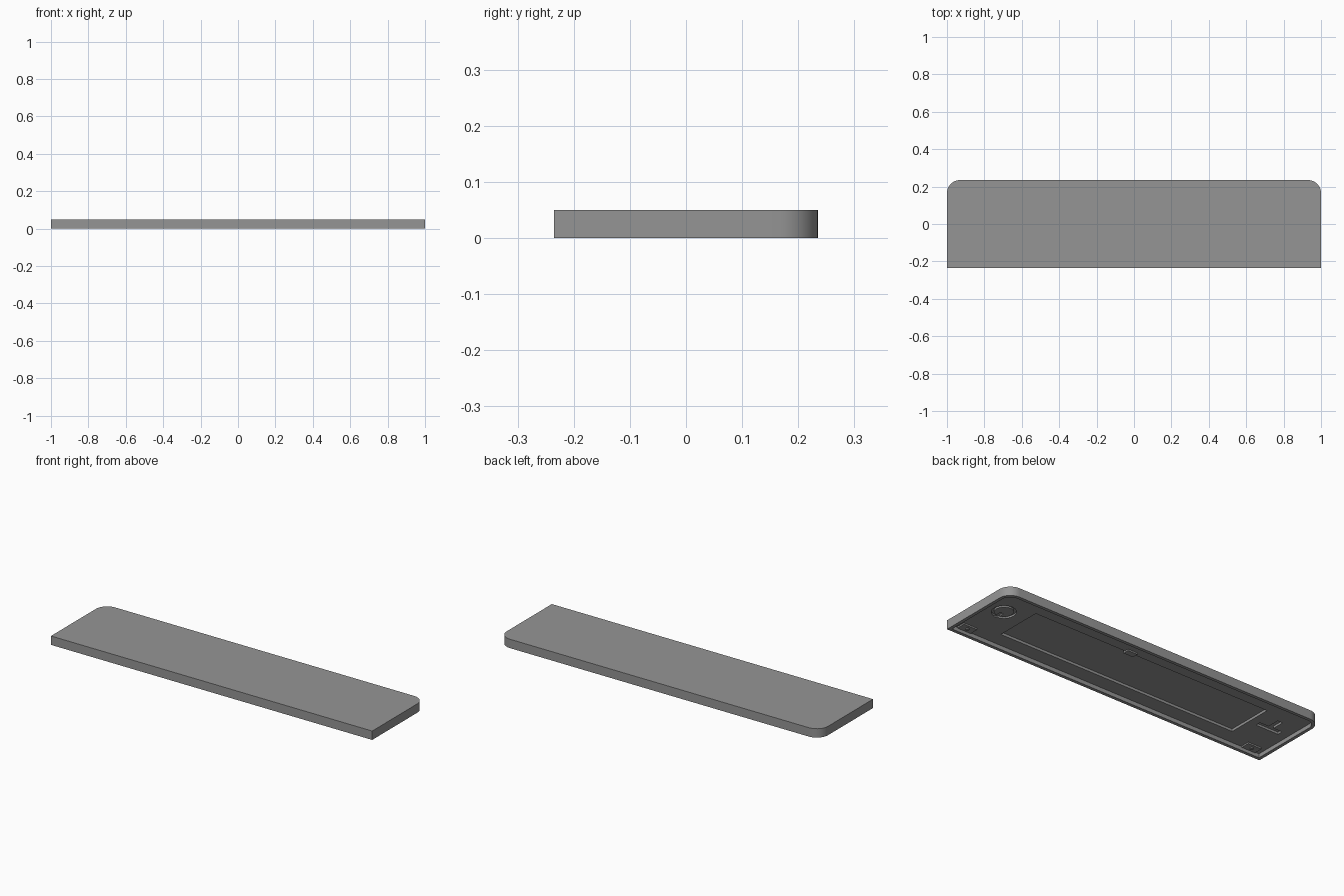
import bpy, math

if "Cube" in bpy.data.objects:
    bpy.data.objects.remove(bpy.data.objects["Cube"])

grey = bpy.data.materials.new("mid grey")
grey.diffuse_color = (0.3, 0.3, 0.3, 1)
grey.use_nodes = True
grey.node_tree.nodes["Principled BSDF"].inputs["Base Color"].default_value = grey.diffuse_color


def prism(name, points, z0, z1):
    """Solid made by raising a flat outline from z0 to z1."""
    n = len(points)
    verts = [(x, y, z) for z in (z0, z1) for x, y in points]
    faces = [list(range(n))[::-1], list(range(n, 2 * n))]
    faces += [(i, (i + 1) % n, n + (i + 1) % n, n + i) for i in range(n)]
    mesh = bpy.data.meshes.new(name)
    mesh.from_pydata(verts, [], faces)
    mesh.materials.append(grey)
    obj = bpy.data.objects.new(name, mesh)
    bpy.context.collection.objects.link(obj)
    return obj


def rect(cx, cy, w, d):
    return [(cx + sx * w / 2, cy + sy * d / 2)
            for sx, sy in ((-1, -1), (1, -1), (1, 1), (-1, 1))]


def circle(cx, cy, r, n=32):
    return [(cx + r * math.cos(2 * math.pi * i / n),
             cy + r * math.sin(2 * math.pi * i / n)) for i in range(n)]


def cover_outline(inset, n=12):
    """Rectangle with square front corners and rounded back corners."""
    x, y, r = 1 - inset, 0.235 - inset, 0.07 - inset
    pts = [(-x, -y), (x, -y)]
    for cx, start in ((x - r, 0), (r - x, 90)):
        for i in range(n + 1):
            a = math.radians(start + 90 * i / n)
            pts.append((cx + r * math.cos(a), y - r + r * math.sin(a)))
    return pts


def cut(target, cutter):
    mod = target.modifiers.new(cutter.name, 'BOOLEAN')
    mod.operation = 'DIFFERENCE'
    mod.solver = 'EXACT'
    mod.object = cutter
    cutter.hide_render = True
    cutters.append(cutter)


cutters = []
ceiling = 0.022     # underside height inside the rim

# Cover shell with a hollow underside
cover = prism("cover", cover_outline(0), 0, 0.05)
cut(cover, prism("hollow_cutter", cover_outline(0.018), -0.02, ceiling))

# Wide shallow recess in the underside
cut(cover, prism("recess_cutter", rect(0, 0, 1.48, 0.266), 0.01, 0.036))

# T-shaped hanging slot at the left end
slot = [(-0.93, -0.01), (-0.79, -0.01), (-0.79, 0.02), (-0.845, 0.02),
        (-0.845, 0.09), (-0.875, 0.09), (-0.875, 0.02), (-0.93, 0.02)]
cut(cover, prism("slot_cutter", slot, 0.01, 0.034))

# Round groove with a short key slot at the right end
groove = prism("groove_cutter", circle(0.87, 0.045, 0.062), 0.01, 0.032)
core = prism("groove_core_cutter", circle(0.87, 0.045, 0.048), 0, 0.04)
cut(groove, core)
cut(cover, groove)
cut(cover, prism("key_cutter", rect(0.87, 0.005, 0.02, 0.05), 0.01, 0.03))

# Freeze the cuts, then smooth the rounded corners
bpy.context.view_layer.update()
shape = bpy.data.meshes.new_from_object(
    cover.evaluated_get(bpy.context.evaluated_depsgraph_get()))
cover.modifiers.clear()
cover.data = shape
for c in cutters:
    bpy.data.objects.remove(c)
bpy.ops.object.select_all(action='DESELECT')
cover.select_set(True)
bpy.context.view_layer.objects.active = cover
bpy.ops.object.shade_smooth_by_angle(angle=math.radians(30))

# Small front corner pads, each with a peg
for side, label in ((-1, "left"), (1, "right")):
    prism(label + "_pad", rect(side * 0.91, -0.187, 0.085, 0.05), 0.014, ceiling + 0.002)
    prism(label + "_peg", circle(side * 0.91, -0.187, 0.01, 12), 0.009, 0.016)

# Catch on the back edge of the recess
prism("catch", rect(0.14, 0.14, 0.06, 0.035), 0.014, 0.038)
